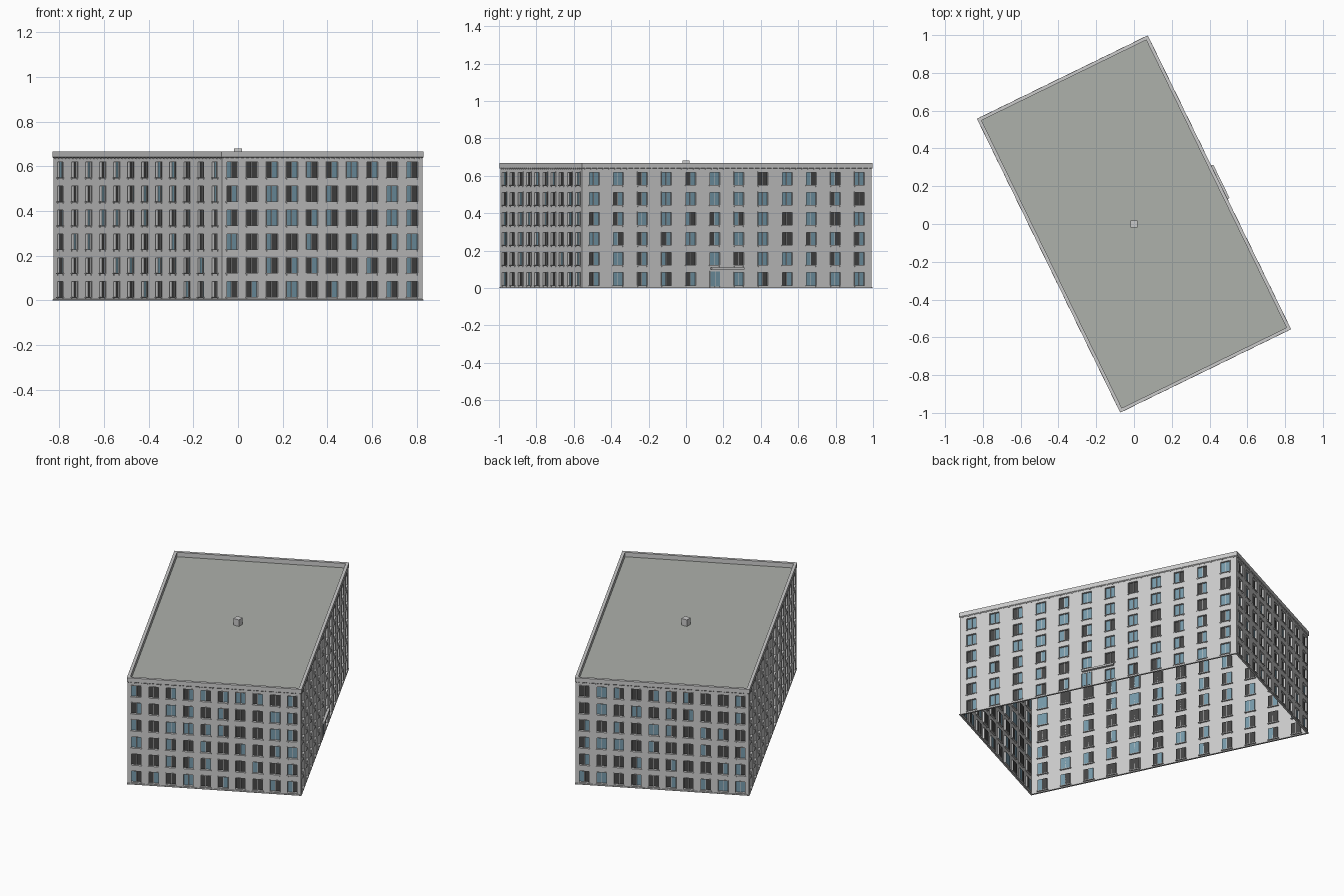
import bpy, bmesh, math, random
from mathutils import Matrix, Vector

if "Cube" in bpy.data.objects:
    bpy.data.objects.remove(bpy.data.objects["Cube"])

random.seed(4)
A, B, H = 0.499, 0.861, 0.64          # half width, half length, roof height
ROWS, PITCH, Z0, Z1 = 6, 0.107, 0.015, 0.084
DEPTH = 0.010                         # window recess
TURN = Matrix.Rotation(math.radians(26), 4, 'Z')


def material(name, rgb):
    m = bpy.data.materials.new(name)
    m.diffuse_color = (*rgb, 1)
    m.use_nodes = True
    m.node_tree.nodes["Principled BSDF"].inputs["Base Color"].default_value = m.diffuse_color
    return m


blue = material("blue_glass", (0.18, 0.32, 0.40))
dark = material("dark_glass", (0.06, 0.06, 0.06))
roof_grey = material("roof_grey", (0.42, 0.44, 0.41))


def finish(bm, name, mats=(), matrix=TURN):
    me = bpy.data.meshes.new(name)
    bm.to_mesh(me)
    bm.free()
    for m in mats:
        me.materials.append(m)
    ob = bpy.data.objects.new(name, me)
    ob.matrix_world = matrix
    bpy.context.collection.objects.link(ob)
    return ob


def box(bm, lo, hi):
    lo, hi = Vector(lo), Vector(hi)
    m = Matrix.Translation((lo + hi) / 2) @ Matrix.Diagonal((*(hi - lo), 1))
    bmesh.ops.create_cube(bm, size=1, matrix=m)


def quad(bm, pts, mat=0):
    f = bm.faces.new([bm.verts.new(p) for p in pts])
    f.material_index = mat


def band(name, profile):
    """Sweep (outward offset, z) points around the rectangular footprint."""
    bm = bmesh.new()
    loops = [[bm.verts.new((sx * (A + o), sy * (B + o), z))
              for sx, sy in ((-1, -1), (1, -1), (1, 1), (-1, 1))] for o, z in profile]
    for p, q in zip(loops, loops[1:]):
        for i in range(4):
            j = (i + 1) % 4
            bm.faces.new((p[i], p[j], q[j], q[i]))
    finish(bm, name)


def wall(name, angle, half, dist, count, width, blue_chance, door_col=None):
    # wall frame: x along the wall, y outward, z up
    mat = TURN @ Matrix.Rotation(math.radians(angle), 4, 'Z') @ Matrix.Translation((0, dist, 0))
    bay = 2 * half / count
    us, zs = [-half], [0]
    for c in range(count):
        m = -half + (c + 0.5) * bay
        us += [m - width / 2, m + width / 2]
    for r in range(ROWS):
        zs += [Z0 + r * PITCH, Z1 + r * PITCH]
    us.append(half)
    zs.append(H)

    skin, glass, frames, sills = (bmesh.new() for _ in range(4))
    grid = [[skin.verts.new((u, 0, z)) for z in zs] for u in us]
    for i in range(len(us) - 1):
        for j in range(len(zs) - 1):
            ring = [grid[i + 1][j], grid[i][j], grid[i][j + 1], grid[i + 1][j + 1]]
            is_door = j == 1 and i // 2 == door_col
            if not (i % 2 and j % 2) or is_door:
                skin.faces.new(ring)
                continue
            # reveal around the opening
            back = [skin.verts.new(v.co - Vector((0, DEPTH, 0))) for v in ring]
            for k in range(4):
                n = (k + 1) % 4
                skin.faces.new((ring[k], ring[n], back[n], back[k]))
            # two-leaf pane: each leaf clear or dark
            u0, u1, z0, z1 = us[i], us[i + 1], zs[j], zs[j + 1]
            um = (u0 + u1) / 2
            for a, b in ((u0, um), (um, u1)):
                quad(glass, [(b, -DEPTH, z0), (a, -DEPTH, z0), (a, -DEPTH, z1), (b, -DEPTH, z1)],
                     0 if random.random() < blue_chance else 1)
            t = 0.003
            box(frames, (um - t / 2, -DEPTH, z0), (um + t / 2, -0.006, z1))
            for a in (u0 - t, u1):
                box(frames, (a, -0.001, z0), (a + t, 0.002, z1))
            box(frames, (u0 - t, -0.001, z1), (u1 + t, 0.002, z1 + t))
            # sill and its two brackets
            box(sills, (u0 - 0.005, -DEPTH, z0 - 0.004), (u1 + 0.005, 0.005, z0))
            for a in (u0, u1 - 0.004):
                box(sills, (a, -0.001, z0 - 0.009), (a + 0.004, 0.003, z0 - 0.004))
    finish(skin, name + "_wall", matrix=mat)
    finish(glass, name + "_panes", (blue, dark), mat)
    finish(frames, name + "_window_frames", matrix=mat)
    finish(sills, name + "_sills", matrix=mat)

    # dentils below the cornice
    bm = bmesh.new()
    n = count * 4
    for k in range(n):
        u = -half + (k + 0.5) * 2 * half / n
        box(bm, (u - 0.004, -0.001, 0.634), (u + 0.004, 0.003, 0.641))
    finish(bm, name + "_dentils", matrix=mat)

    # entrance with canopy
    if door_col is not None:
        m = -half + (door_col + 0.5) * bay
        bm = bmesh.new()
        box(bm, (m - 0.028, -0.002, 0.008), (m + 0.028, 0.003, 0.088))
        finish(bm, "door", (blue,), mat)
        bm = bmesh.new()
        for a in (m - 0.032, m - 0.0015, m + 0.029):
            box(bm, (a, -0.001, 0), (a + 0.003, 0.005, 0.092))
        box(bm, (m - 0.032, -0.001, 0.088), (m + 0.032, 0.005, 0.092))
        finish(bm, "door_frame", matrix=mat)
        bm = bmesh.new()
        box(bm, (-0.098, -0.001, 0.099), (0.098, 0.016, 0.110))
        finish(bm, "door_canopy", matrix=mat)


wall("back", 0, A, B, 10, 0.055, 0.3)
wall("left", 90, B, A, 12, 0.058, 0.35)
wall("front", 180, A, B, 10, 0.055, 0.4)
wall("right", 270, B, A, 12, 0.058, 0.75, door_col=6)

# plinth, cornice and parapet
band("plinth", [(-0.008, 0), (0.003, 0), (0.003, 0.005), (0, 0.006)])
band("parapet", [(0, 0.638), (0.004, 0.642), (0.004, 0.668), (-0.014, 0.668), (-0.014, H)])

# flat roof
bm = bmesh.new()
quad(bm, [(-A, -B, H), (A, -B, H), (A, B, H), (-A, B, H)])
finish(bm, "roof", (roof_grey,))

# roof vent, square to the world axes
bm = bmesh.new()
box(bm, (-0.019, -0.019, H), (0.019, 0.019, 0.681))
finish(bm, "roof_vent", matrix=Matrix())
